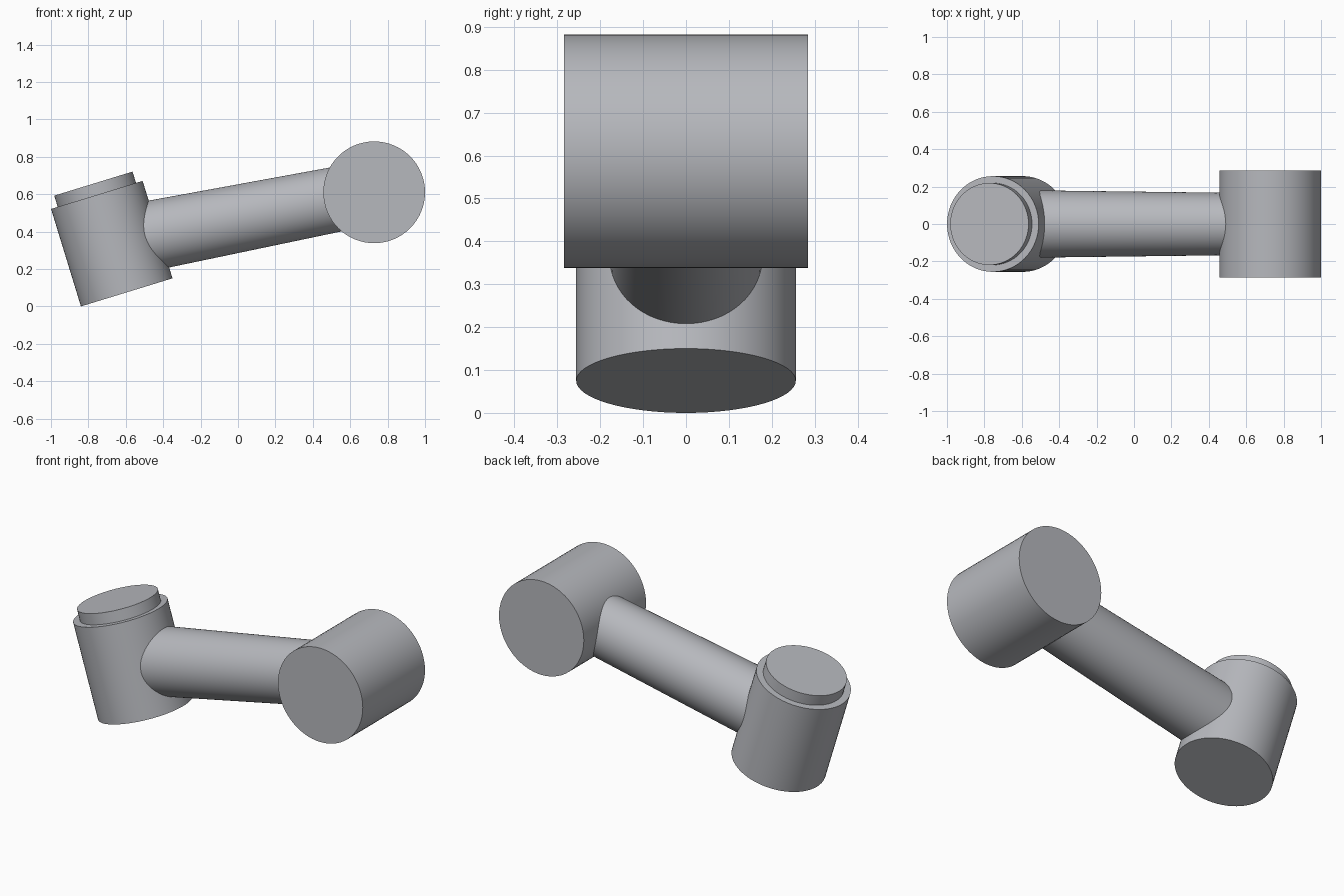
import bpy
import math
from mathutils import Vector

cube = bpy.data.objects.get("Cube")
if cube:
    bpy.data.objects.remove(cube, do_unlink=True)

# Single grey material
grey = bpy.data.materials.new("cool grey")
grey.use_nodes = True
colour = (0.47, 0.48, 0.51, 1.0)
grey.diffuse_color = colour
grey.node_tree.nodes["Principled BSDF"].inputs["Base Color"].default_value = colour


def rod(name, start, end, r_start, r_end, width=1.0):
    """Round bar between two points, optionally narrowed along y."""
    start, end = Vector(start), Vector(end)
    axis = end - start
    bpy.ops.mesh.primitive_cone_add(
        vertices=64, radius1=r_start, radius2=r_end, depth=axis.length,
        location=(start + end) / 2)
    obj = bpy.context.object
    obj.name = name
    # All axes but the cross one lie in the xz plane, so pitch about y is enough
    if abs(axis.y) > 0.01:
        obj.rotation_euler = (-math.pi / 2, 0, 0)
    else:
        obj.rotation_euler = (0, math.atan2(axis.x, axis.z), 0)
    obj.scale.y = width
    bpy.ops.object.transform_apply(location=False, rotation=True, scale=True)
    bpy.ops.object.shade_smooth_by_angle(angle=math.radians(30))
    obj.data.materials.append(grey)
    return obj


# Tilted housing with a smaller raised cap
base = Vector((-0.595, 0, 0.075))
up = Vector((-0.293, 0, 0.956)).normalized()
shoulder = base + up * 0.545
rod("tilted_housing", base, shoulder, 0.256, 0.256)
rod("housing_cap", shoulder - up * 0.05, shoulder + up * 0.063, 0.219, 0.219)

# Cross housing at the far end
rod("cross_housing", (0.728, -0.285, 0.61), (0.728, 0.285, 0.61), 0.272, 0.272)

# Slightly tapered link arm
rod("link_arm", (-0.66, 0, 0.34), (0.728, 0, 0.612), 0.189, 0.171, 0.96)
